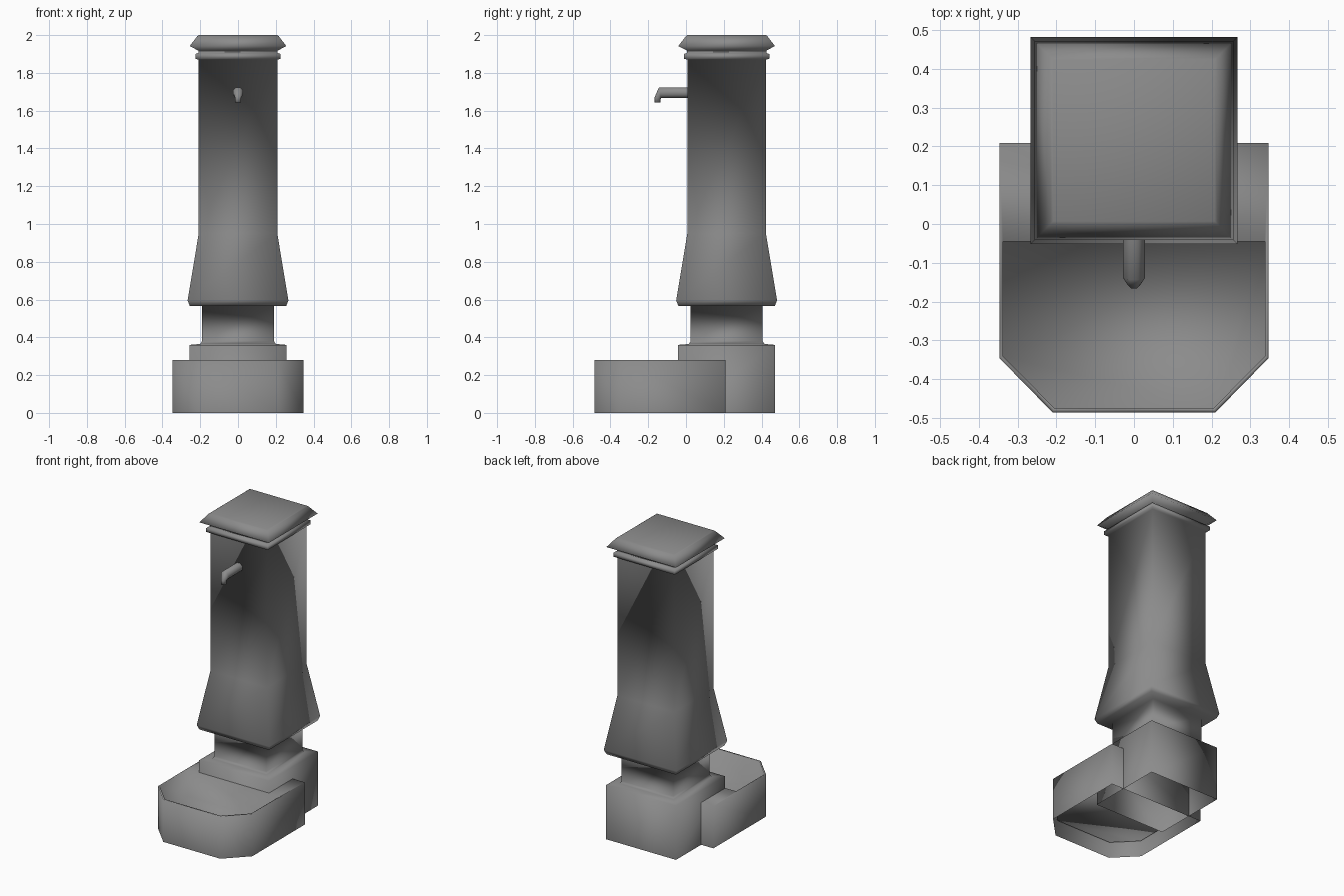
import bpy, bmesh, math

cube = bpy.data.objects.get("Cube")
if cube:
    bpy.data.objects.remove(cube, do_unlink=True)

# Single cast-iron colour
iron = bpy.data.materials.new("cast_iron_grey")
iron.use_nodes = True
grey = (0.26, 0.26, 0.26, 1)
iron.diffuse_color = grey
iron.node_tree.nodes["Principled BSDF"].inputs["Base Color"].default_value = grey


def loft(name, rings, cap_start=False, cap_end=False):
    """Skin a list of equal-length point rings into a smooth object."""
    bm = bmesh.new()
    loops = [[bm.verts.new(p) for p in ring] for ring in rings]
    for low, high in zip(loops, loops[1:]):
        n = len(low)
        for i in range(n):
            j = (i + 1) % n
            bm.faces.new((low[i], low[j], high[j], high[i]))
    if cap_start:
        bm.faces.new(loops[0][::-1])
    if cap_end:
        bm.faces.new(loops[-1])
    for face in bm.faces:
        face.smooth = True
    mesh = bpy.data.meshes.new(name)
    bm.to_mesh(mesh)
    bm.free()
    mesh.materials.append(iron)
    obj = bpy.data.objects.new(name, mesh)
    bpy.context.collection.objects.link(obj)
    return obj


def square(half, z, cy=0.215):
    return [(x * half, cy + y * half, z) for x, y in ((-1, -1), (1, -1), (1, 1), (-1, 1))]


# Pedestal, neck, flared column, collar and cap as square profiles (half width, height)
pedestal = [(0.257, 0), (0.257, 0.36), (0.2, 0.365), (0.19, 0.38), (0.19, 0.565),
            (0.255, 0.565), (0.267, 0.595), (0.208, 0.95), (0.208, 1.87),
            (0.226, 1.875), (0.226, 1.9), (0.21, 1.905), (0.21, 1.918),
            (0.256, 1.942), (0.215, 1.995), (0.208, 2.0)]
loft("column", [square(h, z) for h, z in pedestal], cap_end=True)


# Basin: open-bottomed shell, rim and sunken bowl with chamfered front corners
def basin_ring(half, back, front, corner, inner, z):
    right = [(half, back), (half, corner), (inner, front)]
    left = [(-x, y) for x, y in reversed(right)]
    return [(x, y, z) for x, y in left + right]


outer = (0.347, 0.208, -0.485, -0.345, 0.21)
bowl = (0.337, -0.045, -0.474, -0.341, 0.205)
loft("basin", [basin_ring(*outer, 0), basin_ring(*outer, 0.28),
               basin_ring(*bowl, 0.28), basin_ring(*bowl, 0.1)], cap_end=True)

# Spout: octagonal pipe turning down into a narrower nozzle
angles = [math.tau * (i + 0.5) / 8 for i in range(8)]


def pipe_ring(y, z, r, lean=0):
    return [(r * math.cos(a), y - lean * math.sin(a), z + r * math.sin(a)) for a in angles]


def nozzle_ring(y, z, r):
    return [(r * math.cos(a), y - r * math.sin(a), z) for a in angles]


loft("spout", [pipe_ring(0.02, 1.695, 0.03), pipe_ring(-0.138, 1.695, 0.03, 0.006),
               nozzle_ring(-0.15, 1.67, 0.018), nozzle_ring(-0.15, 1.642, 0.017)],
     cap_end=True)
